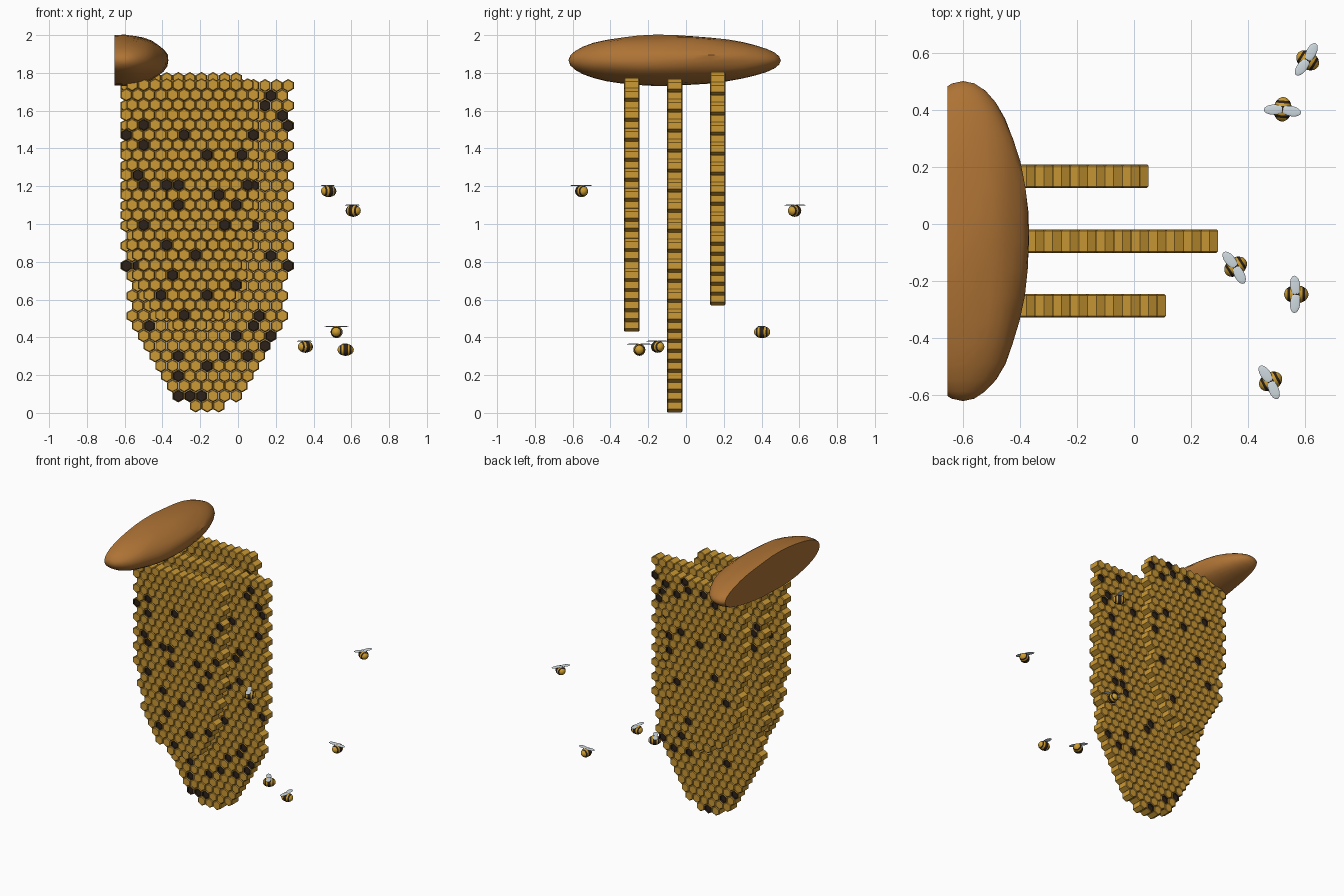
import bpy, bmesh, math, random
from mathutils import Vector, Matrix, noise

if "Cube" in bpy.data.objects:
    bpy.data.objects.remove(bpy.data.objects["Cube"])

random.seed(7)


def material(name, color):
    m = bpy.data.materials.new(name)
    m.diffuse_color = (*color, 1)
    m.use_nodes = True
    m.node_tree.nodes["Principled BSDF"].inputs["Base Color"].default_value = m.diffuse_color
    return m


WAX = material("wax", (0.40, 0.21, 0.03))
HONEY = material("honey", (0.60, 0.32, 0.035))
DARK = material("dark", (0.025, 0.015, 0.01))
BARK = material("bark", (0.42, 0.17, 0.035))
YELLOW = material("bee_yellow", (0.62, 0.34, 0.03))
WING = material("wing", (0.62, 0.70, 0.74))


def finish(bm, name, mats, smooth=None):
    bmesh.ops.recalc_face_normals(bm, faces=bm.faces)
    me = bpy.data.meshes.new(name)
    bm.to_mesh(me)
    bm.free()
    for m in mats:
        me.materials.append(m)
    ob = bpy.data.objects.new(name, me)
    bpy.context.collection.objects.link(ob)
    if smooth:
        bpy.ops.object.select_all(action='DESELECT')
        ob.select_set(True)
        bpy.context.view_layer.objects.active = ob
        bpy.ops.object.shade_smooth_by_angle(angle=math.radians(smooth))
    return ob


ROW = 0.053                    # vertical distance between cell rows
R = ROW / 1.5                  # hexagon radius
PITCH = R * math.sqrt(3)       # horizontal distance between cells
LEFT = -0.622                  # all combs share this left edge


def add_cell(bm, x, y, z):
    """Hexagonal prism with bevelled caps; some cells are open and dark."""
    def ring(scale, dy):
        return [bm.verts.new((x + R * scale * math.cos(a), y + dy, z + R * scale * math.sin(a)))
                for a in (math.pi / 2 + i * math.pi / 3 for i in range(6))]

    def bridge(a, b, mat):
        for i in range(6):
            j = (i + 1) % 6
            bm.faces.new((a[i], a[j], b[j], b[i])).material_index = mat

    body = {s: ring(0.985, s * 0.036) for s in (-1, 1)}
    bridge(body[-1], body[1], 1)
    for s in (-1, 1):
        rim = ring(0.82, s * 0.041)
        bridge(body[s], rim, 0)
        if random.random() < 0.075:
            floor = ring(0.78, s * 0.028)
            bridge(rim, floor, 2)
            bm.faces.new(floor).material_index = 2
        else:
            bm.faces.new(rim).material_index = 1


def comb(name, y, z0, rows, cols, arch):
    """Slab of cells, full width above, elliptical tip below."""
    bm = bmesh.new()
    cx = LEFT + cols * PITCH / 2
    for k in range(rows):
        t = min(1, (k + 0.5) / arch)
        n = int(cols * math.sqrt(1 - (1 - t) ** 2) + 1e-6)
        # the top row fixes which rows hold an odd number of cells
        parity = (k + (1 if cols != 11 else 0)) % 2
        if n % 2 != parity:
            n -= 1
        for i in range(n):
            add_cell(bm, cx + (i - (n - 1) / 2) * PITCH, y, z0 + k * ROW)
    finish(bm, name, (WAX, HONEY, DARK))


comb("middle_comb", -0.06, 0.037, 33, 15, 14.5)
comb("front_comb", -0.287, 0.465, 25, 12, 11)
comb("back_comb", 0.168, 0.604, 23, 11, 10)

# Branch stub: lumpy ellipsoid sliced flat on its left side
bm = bmesh.new()
bmesh.ops.create_uvsphere(bm, u_segments=28, v_segments=18, radius=1,
                          matrix=Matrix.Rotation(math.pi / 2, 4, 'X'))
for v in bm.verts:
    lump = 1 + 0.05 * noise.noise(v.co * 2.2)
    v.co = Vector((-0.6 + 0.23 * v.co.x * lump,
                   -0.06 + 0.562 * v.co.y,
                   1.866 + 0.134 * v.co.z * lump - 0.012 * v.co.y * v.co.z))
cut = bmesh.ops.bisect_plane(bm, geom=bm.verts[:] + bm.edges[:] + bm.faces[:],
                             plane_co=(-0.655, 0, 0), plane_no=(-1, 0, 0), clear_outer=True)
bmesh.ops.contextual_create(bm, geom=[e for e in cut["geom_cut"] if isinstance(e, bmesh.types.BMEdge)])
finish(bm, "branch", (BARK,), 35)


def bee(index, pos, heading):
    place = Matrix.Translation(pos) @ Matrix.Rotation(math.radians(heading), 4, 'Z')
    # striped body lying along local x
    bm = bmesh.new()
    bmesh.ops.create_uvsphere(bm, u_segments=16, v_segments=12, radius=1,
                              matrix=Matrix.Rotation(math.pi / 2, 4, 'Y'))
    for f in bm.faces:
        band = int((f.calc_center_median().x + 1) / 2 * 7)
        f.material_index = band % 2
    bm.transform(place @ Matrix.Diagonal((0.043, 0.032, 0.032, 1)))
    finish(bm, f"bee_body_{index}", (YELLOW, DARK), 60)
    # flat oval wings to either side
    bm = bmesh.new()
    for s in (-1, 1):
        m = (place @ Matrix.Translation((-0.004, s * 0.031, 0.03))
             @ Matrix.Rotation(s * math.radians(6), 4, 'Z') @ Matrix.Diagonal((0.018, 0.035, 0.003, 1)))
        bmesh.ops.create_uvsphere(bm, u_segments=16, v_segments=8, radius=1, matrix=m)
    finish(bm, f"bee_wings_{index}", (WING,), 60)


BEES = [((0.61, 0.575, 1.07), -32), ((0.522, 0.403, 0.428), 85), ((0.357, -0.15, 0.35), 33),
        ((0.57, -0.247, 0.334), 0), ((0.48, -0.553, 1.174), 28)]
for i, (pos, heading) in enumerate(BEES, 1):
    bee(i, pos, heading)
